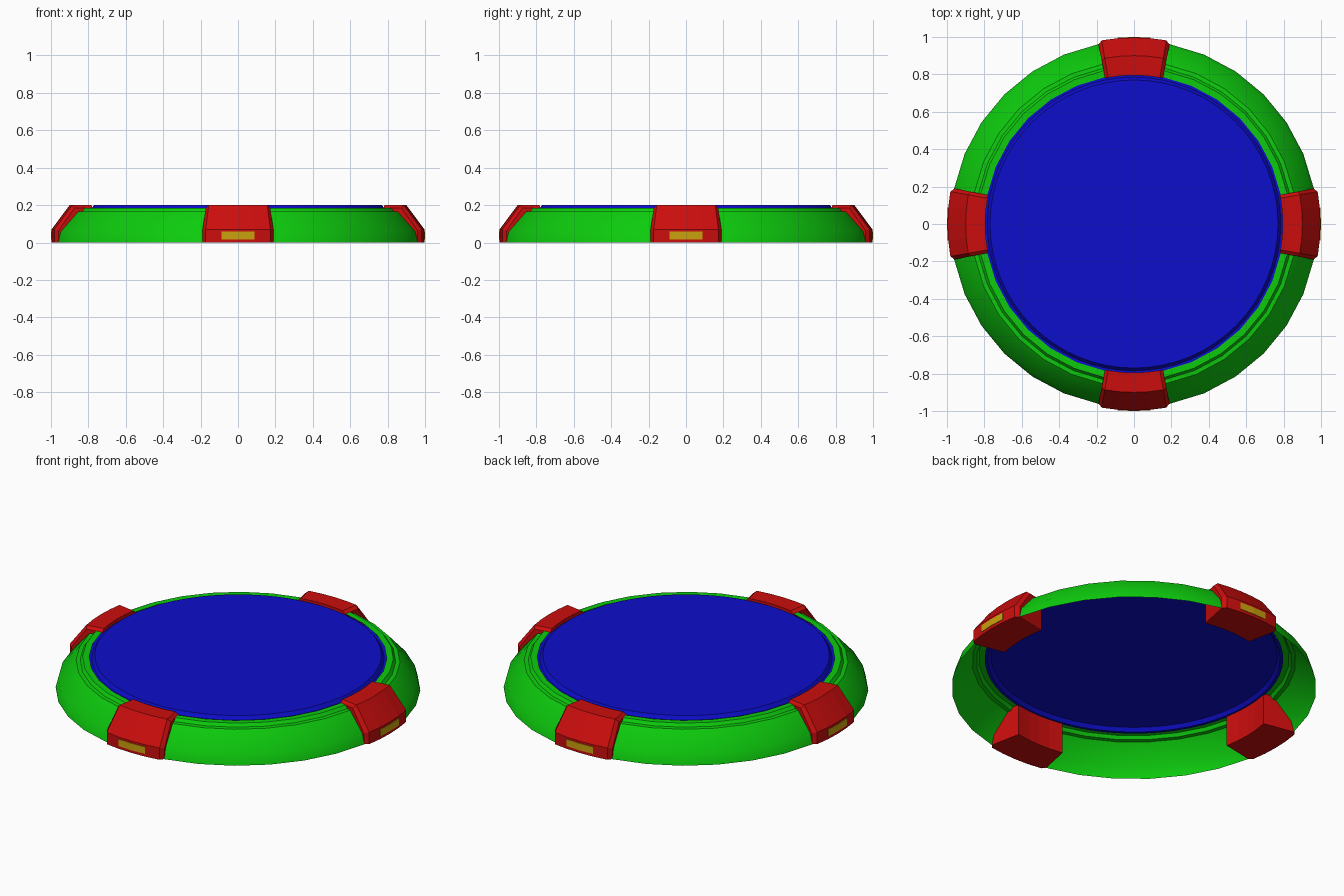
import bpy
import bmesh
from math import sin, cos, tau, radians

cube = bpy.data.objects.get("Cube")
if cube:
    bpy.data.objects.remove(cube, do_unlink=True)


def make_material(name, rgb):
    mat = bpy.data.materials.new(name)
    mat.use_nodes = True
    color = (*rgb, 1.0)
    mat.diffuse_color = color
    mat.node_tree.nodes["Principled BSDF"].inputs["Base Color"].default_value = color
    return mat


green = make_material("green", (0.004, 0.6, 0.004))
blue = make_material("blue", (0.004, 0.004, 0.6))
red = make_material("red", (0.6, 0.004, 0.004))
yellow = make_material("yellow", (0.6, 0.36, 0.004))


def finish(bm, name, mat, smooth=True):
    mesh = bpy.data.meshes.new(name)
    bm.to_mesh(mesh)
    bm.free()
    mesh.materials.append(mat)
    obj = bpy.data.objects.new(name, mesh)
    bpy.context.collection.objects.link(obj)
    if smooth:
        bpy.ops.object.select_all(action="DESELECT")
        obj.select_set(True)
        bpy.context.view_layer.objects.active = obj
        bpy.ops.object.shade_smooth_by_angle(angle=radians(30))
    return obj


def polar(r, angle, z):
    return (r * cos(angle), r * sin(angle), z)


def lathe(name, profile, sides, mat, cap=False):
    """Spin an open (radius, z) profile from outside to inside into a sheet."""
    bm = bmesh.new()
    rings = [[bm.verts.new(polar(r, tau * i / sides, z)) for i in range(sides)]
             for r, z in profile]
    for low, high in zip(rings, rings[1:]):
        for i in range(sides):
            j = (i + 1) % sides
            bm.faces.new((low[i], low[j], high[j], high[i]))
    if cap:
        bm.faces.new(rings[-1])
    return finish(bm, name, mat)


def arc_block(name, sections, middle, mat):
    """Loft closed profiles, each given as (angle, profile), around the z axis."""
    bm = bmesh.new()
    loops = [[bm.verts.new(polar(r, middle + radians(a), z)) for r, z in prof]
             for a, prof in sections]
    count = len(loops[0])
    for one, two in zip(loops, loops[1:]):
        for i in range(count):
            j = (i + 1) % count
            bm.faces.new((one[i], two[i], two[j], one[j]))
    bm.faces.new(loops[0])
    bm.faces.new(loops[-1][::-1])
    bmesh.ops.recalc_face_normals(bm, faces=bm.faces)
    return finish(bm, name, mat, smooth=False)


# Hollow outer rim with a small step near the top
lathe("outer_rim", [(0.98, 0), (0.965, 0.06), (0.87, 0.165), (0.848, 0.167),
                    (0.835, 0.185), (0.80, 0.185)], 32, green)

# Raised thin bed with a sloped edge and a lower flange
lathe("bed", [(0.802, 0.18), (0.785, 0.18), (0.77, 0.2)], 64, blue, cap=True)

# Four chamfered clamps, each with a thin marker plate
full = [(0.997, 0), (0.997, 0.07), (0.90, 0.2), (0.795, 0.2), (0.795, 0)]
edge = [(0.977, 0), (0.977, 0.065), (0.89, 0.185), (0.795, 0.185), (0.795, 0)]
plate = [(0.99, 0.017), (1.0, 0.017), (1.0, 0.058), (0.99, 0.058)]
clamp = [(-11.2, edge)] + [(a, full) for a in (-10, -5, 0, 5, 10)] + [(11.2, edge)]
marker = [(a, plate) for a in (-5, 0, 5)]
for k, side in enumerate(("left", "back", "right", "front")):
    arc_block(side + "_clamp", clamp, k * tau / 4, red)
    arc_block(side + "_marker", marker, k * tau / 4, yellow)
